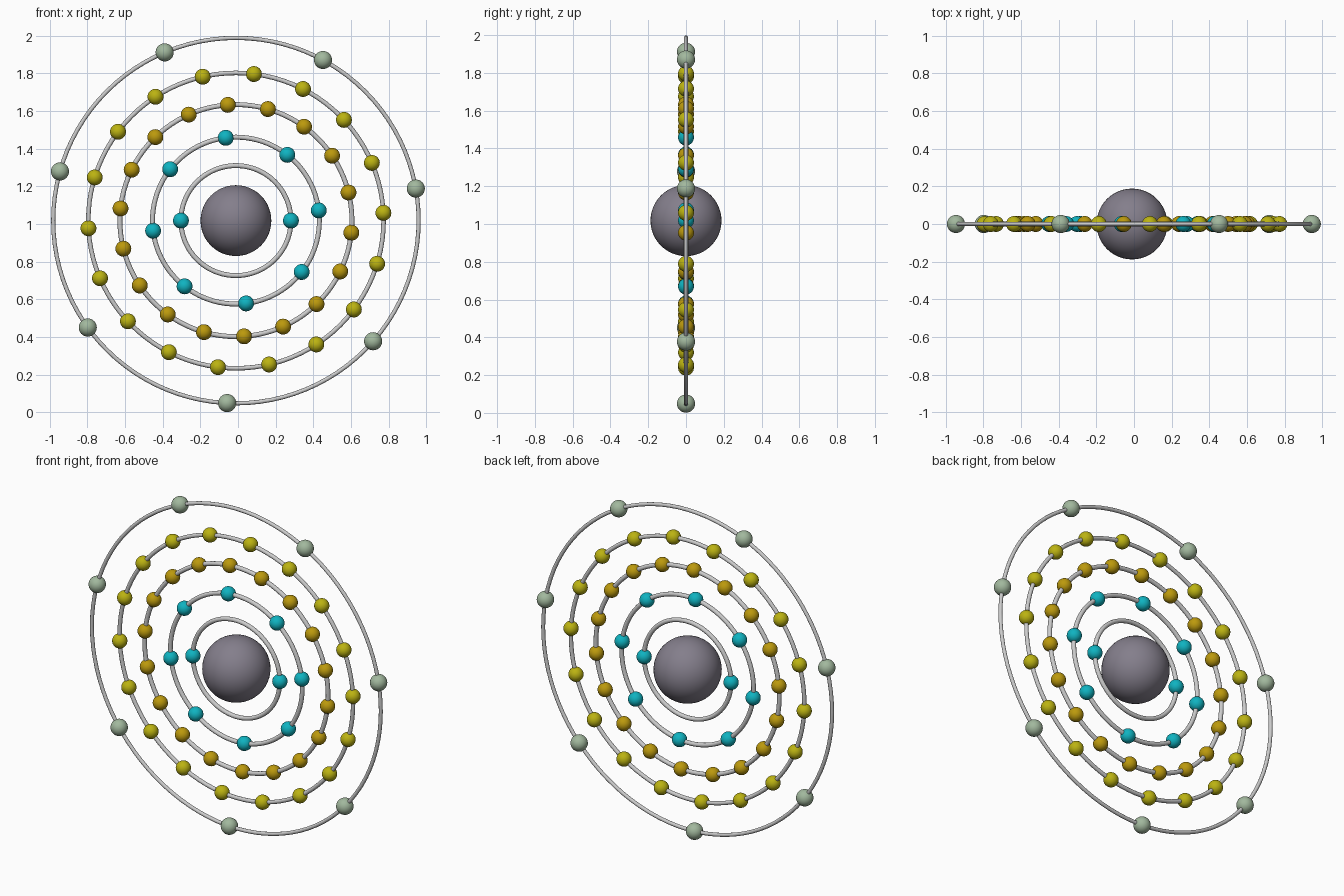
import bpy
from math import cos, sin, radians, pi

if "Cube" in bpy.data.objects:
    bpy.data.objects.remove(bpy.data.objects["Cube"])

CX, CZ = -0.011, 1.018  # shared centre of nucleus and rings


def material(name, rgb):
    m = bpy.data.materials.new(name)
    m.diffuse_color = (*rgb, 1)
    m.use_nodes = True
    m.node_tree.nodes["Principled BSDF"].inputs["Base Color"].default_value = m.diffuse_color
    return m


def finish(name, mat=None):
    ob = bpy.context.object
    ob.name = name
    if mat:
        ob.data.materials.append(mat)
    bpy.ops.object.shade_smooth()
    return ob


def ball(name, loc, radius, mat, segments=32, rings=16):
    bpy.ops.mesh.primitive_uv_sphere_add(segments=segments, ring_count=rings,
                                         radius=radius, location=loc)
    return finish(name, mat)


# Nucleus
ball("nucleus", (CX, 0, CZ), 0.188, material("nucleus_grey", (0.23, 0.21, 0.26)), 48, 24)

cyan = material("cyan", (0.005, 0.45, 0.53))
gold = material("gold", (0.50, 0.32, 0.004))
yellow = material("yellow", (0.50, 0.45, 0.006))
sage = material("sage", (0.36, 0.48, 0.34))

# Shells: ring radius, tube radius, electron count, start angle, electron radius, material
shells = [
    (0.292, 0.013, 2, 0, 0.042, cyan),
    (0.443, 0.013, 8, 7, 0.042, cyan),
    (0.616, 0.013, 18, 14, 0.042, gold),
    (0.784, 0.012, 18, 3, 0.042, yellow),
    (0.970, 0.011, 7, 10.1, 0.048, sage),
]

for i, (radius, tube, count, start, size, mat) in enumerate(shells, 1):
    # Orbit ring, standing upright in the xz plane
    bpy.ops.mesh.primitive_torus_add(major_radius=radius, minor_radius=tube,
                                     major_segments=96, minor_segments=12,
                                     location=(CX, 0, CZ), rotation=(pi / 2, 0, 0))
    finish(f"orbit_ring_{i}")
    # Electrons spaced evenly round the ring
    for k in range(count):
        a = radians(start + 360 * k / count)
        ball(f"electron_{i}_{k + 1}",
             (CX + radius * cos(a), 0, CZ + radius * sin(a)), size, mat)
